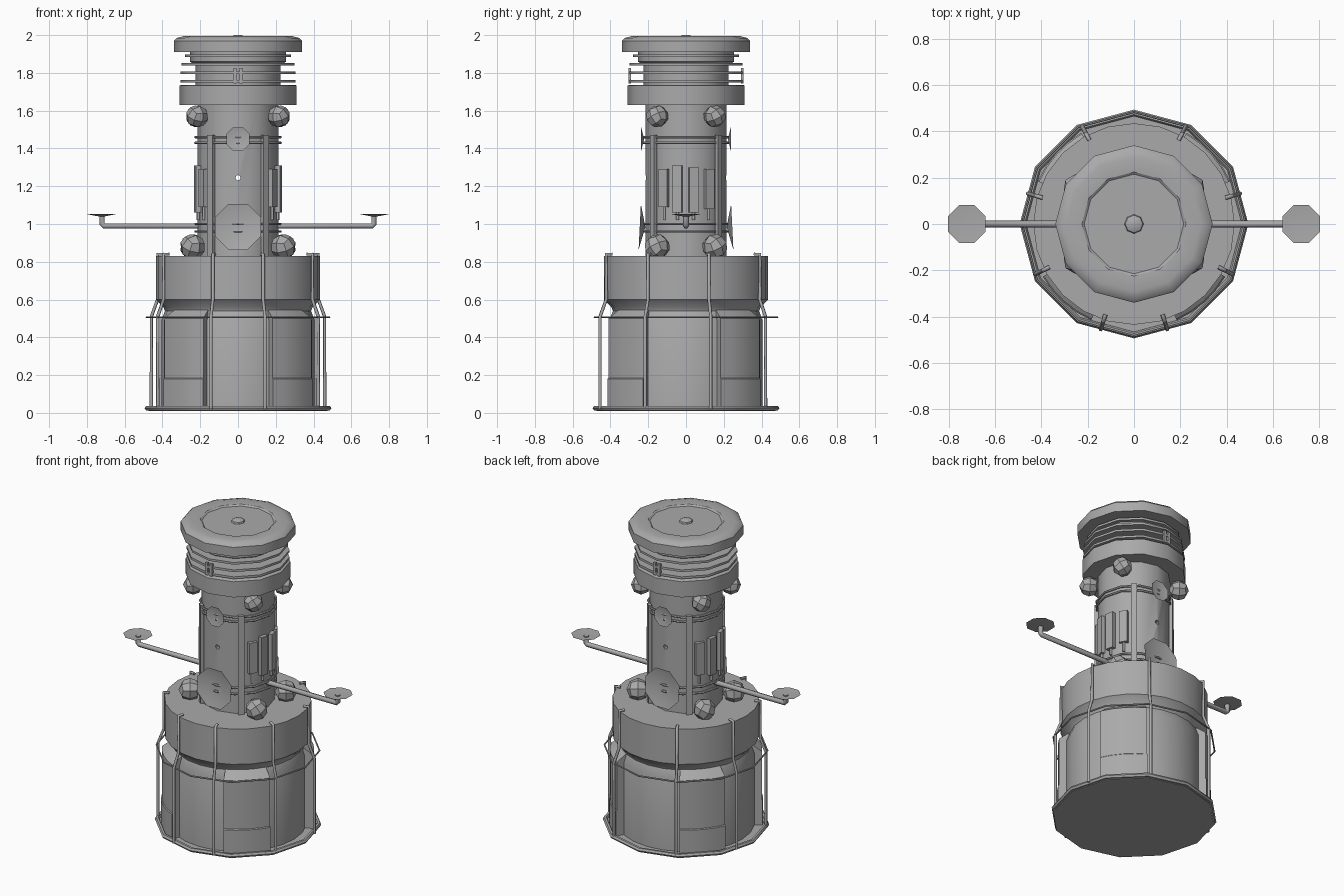
import bpy, bmesh
from math import sin, cos, pi, radians
from mathutils import Vector, Matrix

cube = bpy.data.objects.get("Cube")
if cube:
    bpy.data.objects.remove(cube, do_unlink=True)

GREY = (0.4, 0.4, 0.4, 1.0)
mat = bpy.data.materials.new("plain grey")
mat.use_nodes = True
mat.diffuse_color = GREY
mat.node_tree.nodes["Principled BSDF"].inputs["Base Color"].default_value = GREY
SIDES = 12


def finish(name, bm, smooth=True):
    bmesh.ops.recalc_face_normals(bm, faces=bm.faces)
    mesh = bpy.data.meshes.new(name)
    bm.to_mesh(mesh)
    bm.free()
    mesh.materials.append(mat)
    ob = bpy.data.objects.new(name, mesh)
    bpy.context.collection.objects.link(ob)
    if smooth:
        bpy.ops.object.select_all(action='DESELECT')
        ob.select_set(True)
        bpy.context.view_layer.objects.active = ob
        bpy.ops.object.shade_smooth_by_angle(angle=radians(35))
    return ob


def lathe(name, profile, sides=SIDES, closed=False, start=0, sweep=360):
    """Spin a radius/height profile about z; a part sweep gets end caps."""
    bm = bmesh.new()
    verts = [bm.verts.new((r, 0, z)) for r, z in profile]
    ends = zip(verts, verts[1:] + verts[:1]) if closed else zip(verts, verts[1:])
    edges = [bm.edges.new(pair) for pair in ends]
    bmesh.ops.rotate(bm, verts=verts, matrix=Matrix.Rotation(radians(start), 3, 'Z'))
    bmesh.ops.spin(bm, geom=verts + edges, cent=(0, 0, 0), axis=(0, 0, 1),
                   angle=radians(sweep), steps=sides)
    bmesh.ops.remove_doubles(bm, verts=bm.verts, dist=0.0005)
    if sweep < 360:
        bmesh.ops.holes_fill(bm, edges=[e for e in bm.edges if e.is_boundary])
    return finish(name, bm)


def ring(name, radius, z, thick):
    section = [(radius + thick * cos(i * pi / 3), z + thick * sin(i * pi / 3))
               for i in range(6)]
    return lathe(name, section, closed=True)


def box(name, centre, size, angle=0):
    bm = bmesh.new()
    m = Matrix.Translation(centre) @ Matrix.Rotation(angle, 4, 'Z') @ Matrix.Diagonal((*size, 1))
    bmesh.ops.create_cube(bm, size=1, matrix=m)
    return finish(name, bm, False)


def pipe(name, points, radius):
    curve = bpy.data.curves.new(name, 'CURVE')
    curve.dimensions = '3D'
    curve.bevel_depth = radius
    curve.bevel_resolution = 1
    curve.use_fill_caps = True
    spline = curve.splines.new('POLY')
    spline.points.add(len(points) - 1)
    for p, co in zip(spline.points, points):
        p.co = (*co, 1)
    curve.materials.append(mat)
    ob = bpy.data.objects.new(name, curve)
    bpy.context.collection.objects.link(ob)


def dish(name, centre, facing, radius, depth):
    """Shallow eight-sided dish, its rim towards the facing direction."""
    bm = bmesh.new()
    rim = [bm.verts.new((radius * cos((i + .5) * pi / 4), radius * sin((i + .5) * pi / 4), 0))
           for i in range(8)]
    middle = bm.verts.new((0, 0, -depth))
    for i in range(8):
        bm.faces.new((rim[i], rim[(i + 1) % 8], middle))
    bmesh.ops.solidify(bm, geom=bm.faces[:], thickness=0.005)
    turn = Vector((0, 0, 1)).rotation_difference(Vector(facing)).to_matrix().to_4x4()
    bm.transform(Matrix.Translation(centre) @ turn)
    finish(name, bm)


def ball(name, centre, radius, angle):
    """Faceted ball from a cube cut once and pushed out."""
    bm = bmesh.new()
    bmesh.ops.create_cube(bm, size=1)
    bmesh.ops.subdivide_edges(bm, edges=bm.edges[:], cuts=1, use_grid_fill=True)
    for v in bm.verts:
        v.co = v.co.normalized() * radius
    bm.transform(Matrix.Translation(centre) @ Matrix.Rotation(angle, 4, 'Z')
                 @ Matrix.Rotation(0.5, 4, 'X'))
    finish(name, bm, False)


# Main bodies
lathe("base_plate", [(0, .01), (.475, .01), (.475, .018), (0, .018)])
lathe("lower_body", [(.405, .015), (.405, .49), (.387, .54), (.395, .56),
                     (.435, .6), (.435, .83), (0, .83)], 24)
tower = lathe("tower", [(0, .82), (.215, .82), (.215, 1.64), (0, 1.64)])
lathe("collar", [(0, 1.63), (.31, 1.63), (.31, 1.732), (.305, 1.735), (0, 1.735)])
lathe("neck", [(.225, 1.73), (.225, 1.84), (.255, 1.86), (.255, 1.92)])
lathe("cap", [(0, 1.91), (.34, 1.91), (.34, 1.97), (.325, 1.985), (.29, 1.994),
              (.225, 1.99), (.215, 1.982), (0, 1.982)])
lathe("cap_knob", [(.042, 1.98), (.038, 1.992), (.02, 2.0), (0, 2.0)], 8)

# Curved panels on the four diagonals of the lower body
for start in (-66, 24, 120, 210):
    lathe("body_panel", [(.39, .02), (.455, .02), (.455, .18), (.45, .185), (.45, .5),
                         (.39, .545)], 4, True, start, 36)

# Sighting hole through the tower
bm = bmesh.new()
bmesh.ops.create_cone(bm, cap_ends=True, segments=8, radius1=.014, radius2=.014, depth=1,
                      matrix=Matrix.Translation((0, 0, 1.245)) @ Matrix.Rotation(pi / 2, 4, 'X'))
cutter = finish("hole_cutter", bm, False)
cutter.hide_render = True
cutter.hide_set(True)
cutter.display_type = 'WIRE'
cut = tower.modifiers.new("hole", 'BOOLEAN')
cut.operation = 'DIFFERENCE'
cut.object = cutter

# Rings round the base, tower and neck
ring("base_ring", .48, .025, .014)
ring("waist_ring", .484, .507, .005)
for z in (.96, 1.0, 1.43, 1.46):
    ring("tower_ring", .225, z, .007)
for r, z in ((.305, 1.755), (.305, 1.80), (.298, 1.845), (.28, 1.89)):
    lathe("neck_ring", [(.22, z - .007), (r, z - .007), (r, z + .007), (.22, z + .007)])

# Cage pipes round the lower body, mirrored left to right
for deg in (-72.5, -27, 16, 62):
    for side in (1, -1):
        c, s = side * cos(radians(deg)), sin(radians(deg))
        path = [(.41, .84), (.443, .84), (.443, .6), (.477, .51), (.477, .02)]
        pipe("cage_pipe", [(r * c, r * s, z) for r, z in path], .009)

# Details repeated on the front and the back
for end in (-1, 1):
    dish("large_dish", (0, end * .245, .985), (0, end, .05), .132, .03)
    dish("small_dish", (0, end * .237, 1.45), (0, end, 0), .067, .015)
    for side in (-1, 1):
        box("neck_clip", (side * .016, end * .298, 1.785), (.018, .015, .08))
        box("tower_rail", (side * .143, end * .172, 1.15), (.036, .02, .64), end * side * radians(-40))
        for x, z, r in ((.24, .88, .068), (.217, 1.57, .06)):
            ball("faceted_ball", (side * x, end * .152, z), r, side * end * .6)

# Side booms with upright dishes, and panel racks
for side in (-1, 1):
    pipe("boom", [(side * .2, 0, .99), (side * .71, 0, .99), (side * .72, 0, 1.0),
                  (side * .72, 0, 1.045)], .016)
    dish("boom_dish", (side * .722, 0, 1.053), (0, 0, 1), .088, .016)
    for y, low, high in ((-.115, 1.09, 1.29), (-.045, 1.06, 1.31),
                         (.04, 1.06, 1.3), (.12, 1.08, 1.29)):
        x = (.215 ** 2 - y * y) ** .5
        angle = side * y / .22
        box("side_panel", (side * x, y, (low + high) / 2), (.035, .052, high - low), angle)
        pipe("panel_stem", [(side * x, y, low + .01), (side * x, y, 1.02)], .008)
